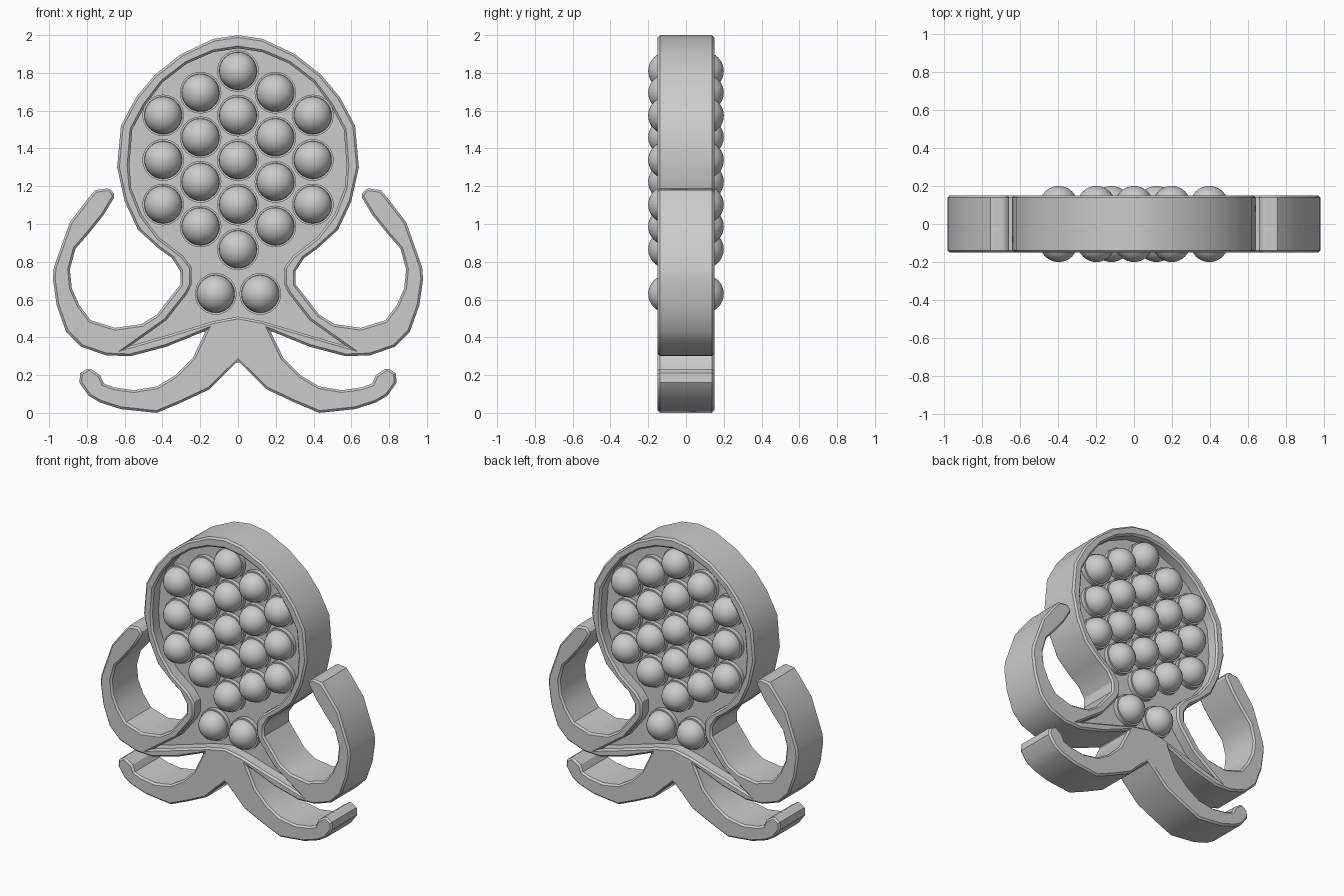
import bpy
import bmesh
import math
from mathutils import Matrix

if "Cube" in bpy.data.objects:
    bpy.data.objects.remove(bpy.data.objects["Cube"], do_unlink=True)

HALF_DEPTH = 0.15
FLOOR = 0.07
DOME_RADIUS = 0.1

grey = bpy.data.materials.new("plain grey")
grey.use_nodes = True
grey.diffuse_color = (0.6, 0.6, 0.6, 1)
grey.node_tree.nodes["Principled BSDF"].inputs["Base Color"].default_value = grey.diffuse_color


def link(name, mesh):
    obj = bpy.data.objects.new(name, mesh)
    bpy.context.collection.objects.link(obj)
    return obj


def activate(obj):
    bpy.ops.object.select_all(action="DESELECT")
    obj.select_set(True)
    bpy.context.view_layer.objects.active = obj


def mirrored_prism(name, half, back, front):
    """Mirror a half profile across x = 0 and extrude it along y."""
    profile = half + [(-x, z) for x, z in reversed(half[1:-1])]
    bm = bmesh.new()
    face = bm.faces.new([bm.verts.new((x, back, z)) for x, z in profile])
    extruded = bmesh.ops.extrude_face_region(bm, geom=[face])["geom"]
    moved = [v for v in extruded if isinstance(v, bmesh.types.BMVert)]
    bmesh.ops.translate(bm, verts=moved, vec=(0, front - back, 0))
    bmesh.ops.recalc_face_normals(bm, faces=bm.faces)
    mesh = bpy.data.meshes.new(name)
    bm.to_mesh(mesh)
    bm.free()
    mesh.materials.append(grey)
    return link(name, mesh)


# Half outline: head, neck, curled arm, then lower leg
head = [(0, 2), (.13, 1.98), (.3, 1.9), (.44, 1.79), (.54, 1.67), (.62, 1.52),
        (.64, 1.3), (.6, 1.12), (.53, .97), (.42, .87), (.35, .82), (.305, .75),
        (.305, .68), (.36, .61), (.43, .52)]
arm = [(.51, .47), (.65, .45), (.78, .49), (.84, .57), (.88, .66), (.89, .76),
       (.86, .87), (.79, .95), (.71, 1.05), (.65, 1.15), (.68, 1.19), (.755, 1.18),
       (.79, 1.14), (.89, 1.01), (.975, .77), (.98, .71), (.96, .57), (.91, .43),
       (.83, .35), (.7, .305), (.57, .3), (.38, .35), (.17, .435)]
leg = [(.24, .29), (.33, .2), (.43, .14), (.55, .12), (.655, .135), (.71, .155),
       (.73, .2), (.79, .24), (.835, .21), (.84, .16), (.79, .09), (.73, .055),
       (.62, .02), (.43, 0), (.3, .055), (.15, .125), (0, .275)]
recess = [(0, 1.93), (.13, 1.91), (.27, 1.85), (.4, 1.75), (.49, 1.63), (.56, 1.5),
          (.575, 1.31), (.565, 1.19), (.51, 1.05), (.42, .93), (.29, .83), (.245, .77),
          (.245, .68), (.27, .63), (.38, .49), (.57, .355), (.33, .425), (.13, .485),
          (0, .51)]

# Body slab with a shallow tray cut into both faces
body = mirrored_prism("octopus_body", head + arm + leg, -HALF_DEPTH, HALF_DEPTH)
for side in (-1, 1):
    near, far = sorted((side * FLOOR, side * 2 * HALF_DEPTH))
    cutter = mirrored_prism("tray_cutter", recess, near, far)
    cutter.hide_render = True
    activate(body)
    cut = body.modifiers.new("tray", "BOOLEAN")
    cut.operation = "DIFFERENCE"
    cut.solver = "EXACT"
    cut.object = cutter
    bpy.ops.object.modifier_apply(modifier=cut.name)
    bpy.data.objects.remove(cutter, do_unlink=True)

# Softened rim edges on both faces
bm = bmesh.new()
bm.from_mesh(body.data)
rim = [e for e in bm.edges
       if all(abs(abs(v.co.y) - HALF_DEPTH) < 0.001 for v in e.verts)
       and len(e.link_faces) == 2 and e.calc_face_angle() > 1]
bmesh.ops.bevel(bm, geom=rim, offset=0.012, segments=1, profile=0.5,
                affect="EDGES", clamp_overlap=False)
bm.to_mesh(body.data)
bm.free()
activate(body)
bpy.ops.object.shade_smooth_by_angle(angle=math.radians(32))

# Shared dome and collar meshes, pointing along y
turn = Matrix.Rotation(math.pi / 2, 4, "X")
bm = bmesh.new()
bmesh.ops.create_uvsphere(bm, u_segments=32, v_segments=16, radius=DOME_RADIUS, matrix=turn)
for face in bm.faces:
    face.smooth = True
dome_mesh = bpy.data.meshes.new("dome")
bm.to_mesh(dome_mesh)
bm.free()

bm = bmesh.new()
bmesh.ops.create_cone(bm, cap_ends=True, segments=32, radius1=0.11, radius2=0.11,
                      depth=0.04, matrix=turn)
for face in bm.faces:
    face.smooth = len(face.verts) == 4
for edge in bm.edges:
    edge.smooth = edge.calc_face_angle() < 1
collar_mesh = bpy.data.meshes.new("collar")
bm.to_mesh(collar_mesh)
bm.free()
for mesh in (dome_mesh, collar_mesh):
    mesh.materials.append(grey)

# Staggered columns of domes on the head, plus a pair at the neck
STEP = 0.236
spots = [(0, 1.81 - STEP * i) for i in range(5)]
for sign in (-1, 1):
    spots += [(sign * 0.198, 1.695 - STEP * i) for i in range(4)]
    spots += [(sign * 0.396, 1.575 - STEP * i) for i in range(3)]
    spots.append((sign * 0.118, 0.63))

for side, label in ((-1, "front"), (1, "back")):
    for x, z in spots:
        link(label + "_dome", dome_mesh).location = (x, side * DOME_RADIUS, z)
        link(label + "_collar", collar_mesh).location = (x, side * (FLOOR + 0.01), z)
